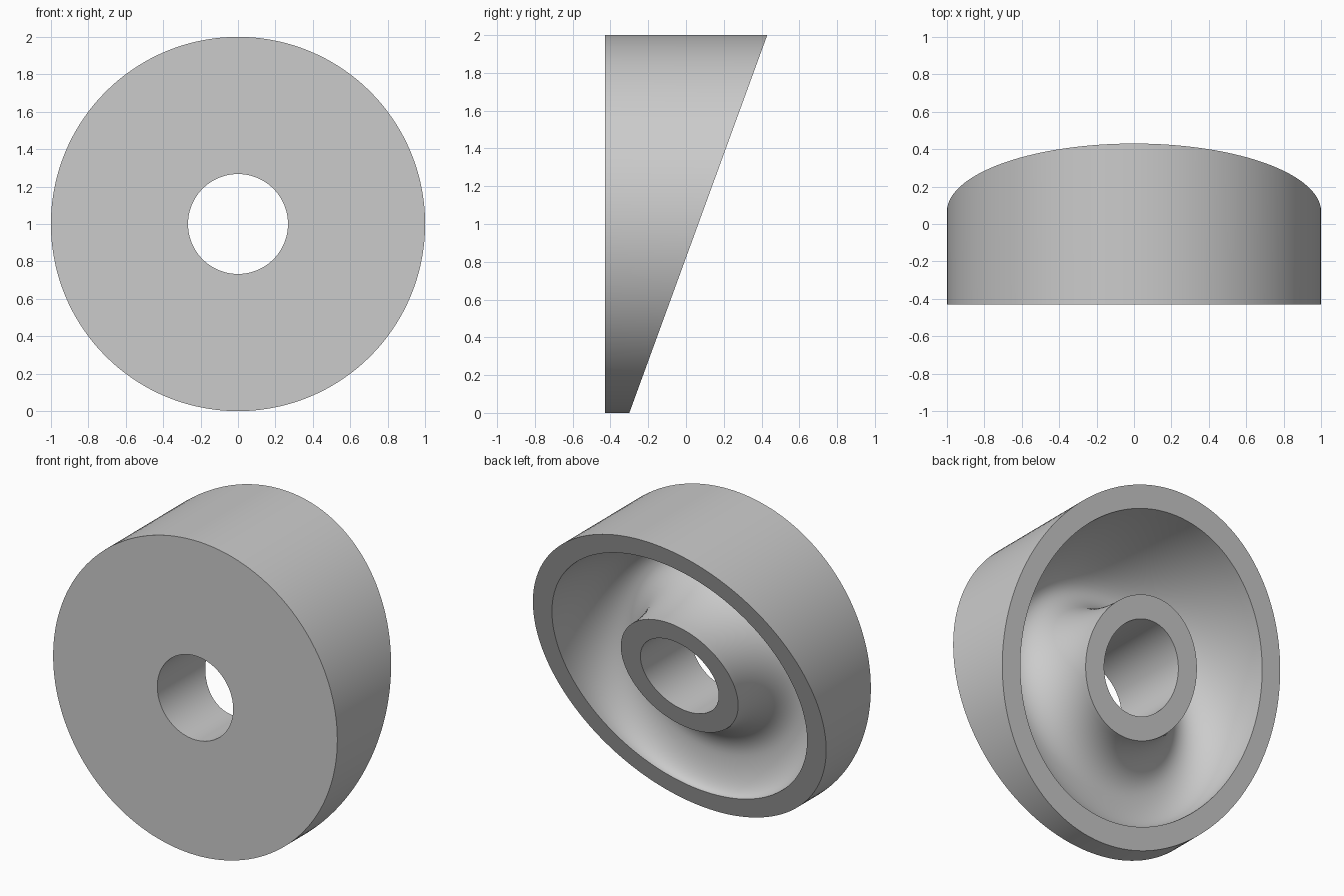
import bpy, bmesh, math

if "Cube" in bpy.data.objects:
    bpy.data.objects.remove(bpy.data.objects["Cube"])

SEG = 144                                  # steps around the wheel
FRONT, FLOOR = -0.43, -0.335               # flat front and groove bottom (y)
R_BORE, R_HUB, R_RIM, R_OUT = 0.267, 0.40, 0.87, 1.0
R_MID = (R_HUB + R_RIM) / 2
STEPS = 14


def back_y(r, a):
    """Slanted back plane."""
    return 0.065 + 0.365 * r * math.sin(a)


def groove_side(r_edge, a):
    """Rounded quarter from the edge down to the groove bottom."""
    h = back_y(r_edge, a) - FLOOR
    pts = []
    for i in range(STEPS + 1):
        t = math.pi / 2 * i / STEPS
        pts.append((R_MID + (r_edge - R_MID) * math.cos(t),
                    FLOOR + h * (1 - math.sin(t))))
    return pts


def section(a):
    """Closed cross-section at one angle: bore, front, outer wall, rim, groove, hub."""
    return ([(R_BORE, FRONT), (R_OUT, FRONT), (R_OUT, back_y(R_OUT, a))]
            + groove_side(R_RIM, a)
            + groove_side(R_HUB, a)[-2::-1]
            + [(R_BORE, back_y(R_BORE, a))])


# Wheel body swept around the y axis
bm = bmesh.new()
rings = []
for k in range(SEG):
    a = 2 * math.pi * k / SEG
    rings.append([bm.verts.new((r * math.cos(a), y, 1 + r * math.sin(a)))
                  for r, y in section(a)])
n = len(rings[0])
for k in range(SEG):
    p, q = rings[k], rings[(k + 1) % SEG]
    for i in range(n):
        j = (i + 1) % n
        bm.faces.new((p[i], p[j], q[j], q[i]))
bmesh.ops.recalc_face_normals(bm, faces=bm.faces)

mesh = bpy.data.meshes.new("slanted_wheel")
bm.to_mesh(mesh)
bm.free()
wheel = bpy.data.objects.new("slanted_wheel", mesh)
bpy.context.collection.objects.link(wheel)

# Plain grey
grey = bpy.data.materials.new("plain_grey")
grey.diffuse_color = (0.6, 0.6, 0.6, 1)
grey.use_nodes = True
grey.node_tree.nodes["Principled BSDF"].inputs["Base Color"].default_value = grey.diffuse_color
mesh.materials.append(grey)

bpy.context.view_layer.objects.active = wheel
wheel.select_set(True)
bpy.ops.object.shade_smooth_by_angle(angle=math.radians(35))
